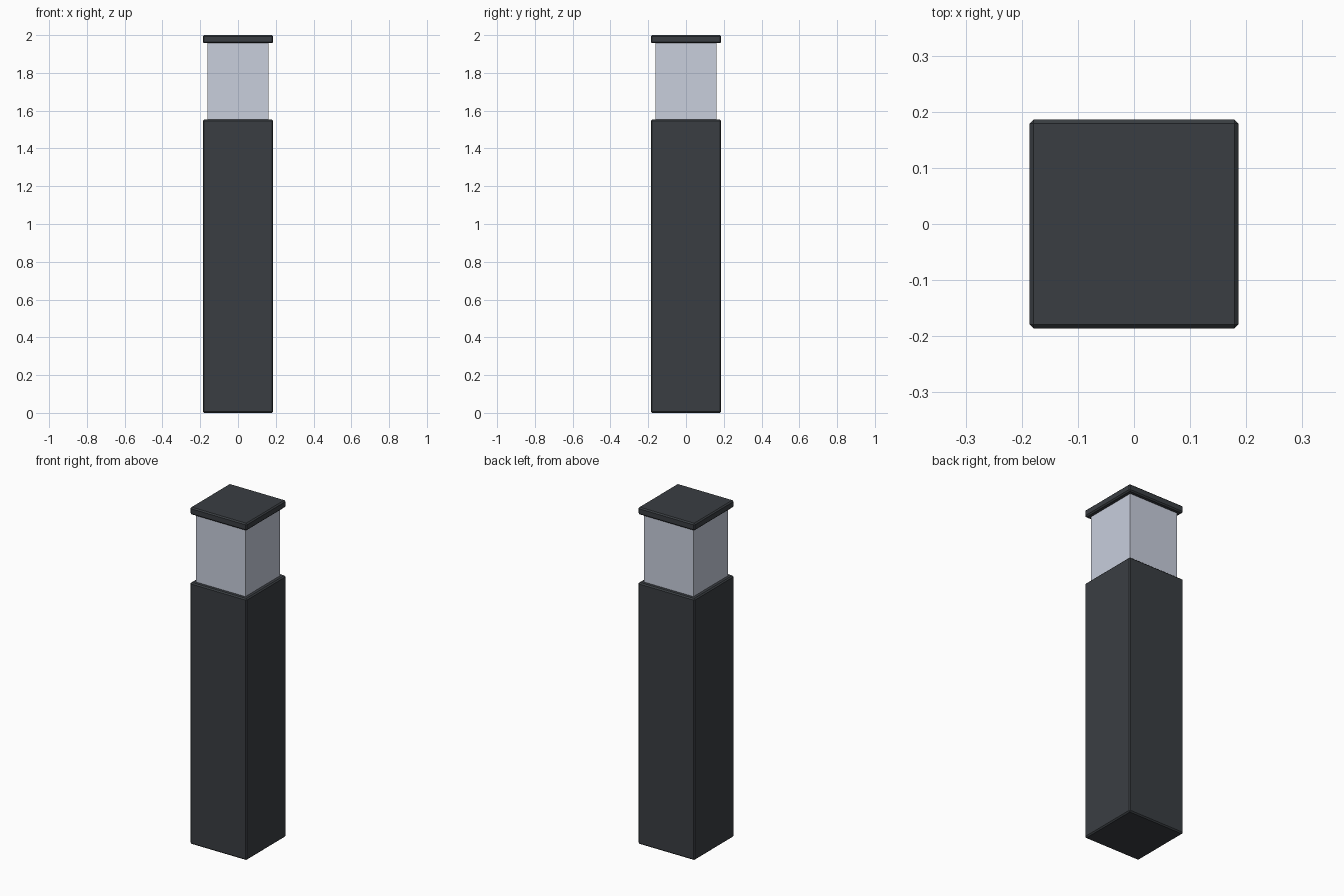
import bpy

if "Cube" in bpy.data.objects:
    bpy.data.objects.remove(bpy.data.objects["Cube"])


def material(name, color):
    mat = bpy.data.materials.new(name)
    mat.diffuse_color = color
    mat.use_nodes = True
    mat.node_tree.nodes["Principled BSDF"].inputs["Base Color"].default_value = mat.diffuse_color
    return mat


def block(name, half, z0, z1, mat, chamfer=0.0):
    """Square block spanning z0..z1, optionally with chamfered edges."""
    bpy.ops.mesh.primitive_cube_add(size=1, location=(0, 0, (z0 + z1) / 2))
    obj = bpy.context.object
    obj.name = name
    obj.scale = (2 * half, 2 * half, z1 - z0)
    bpy.ops.object.transform_apply(location=False, rotation=False, scale=True)
    if chamfer:
        bevel = obj.modifiers.new("chamfer", 'BEVEL')
        bevel.width = chamfer
        bevel.segments = 1
    obj.data.materials.append(mat)
    return obj


dark_metal = material("dark_metal", (0.042, 0.048, 0.055, 1))
frosted_glass = material("frosted_glass", (0.58, 0.62, 0.72, 1))

# Tall post, lamp glass and flat cap
block("post", 0.186, 0.0, 1.553, dark_metal, 0.007)
block("lamp_glass", 0.162, 1.553, 1.957, frosted_glass)
block("cap", 0.186, 1.957, 2.0, dark_metal, 0.007)
